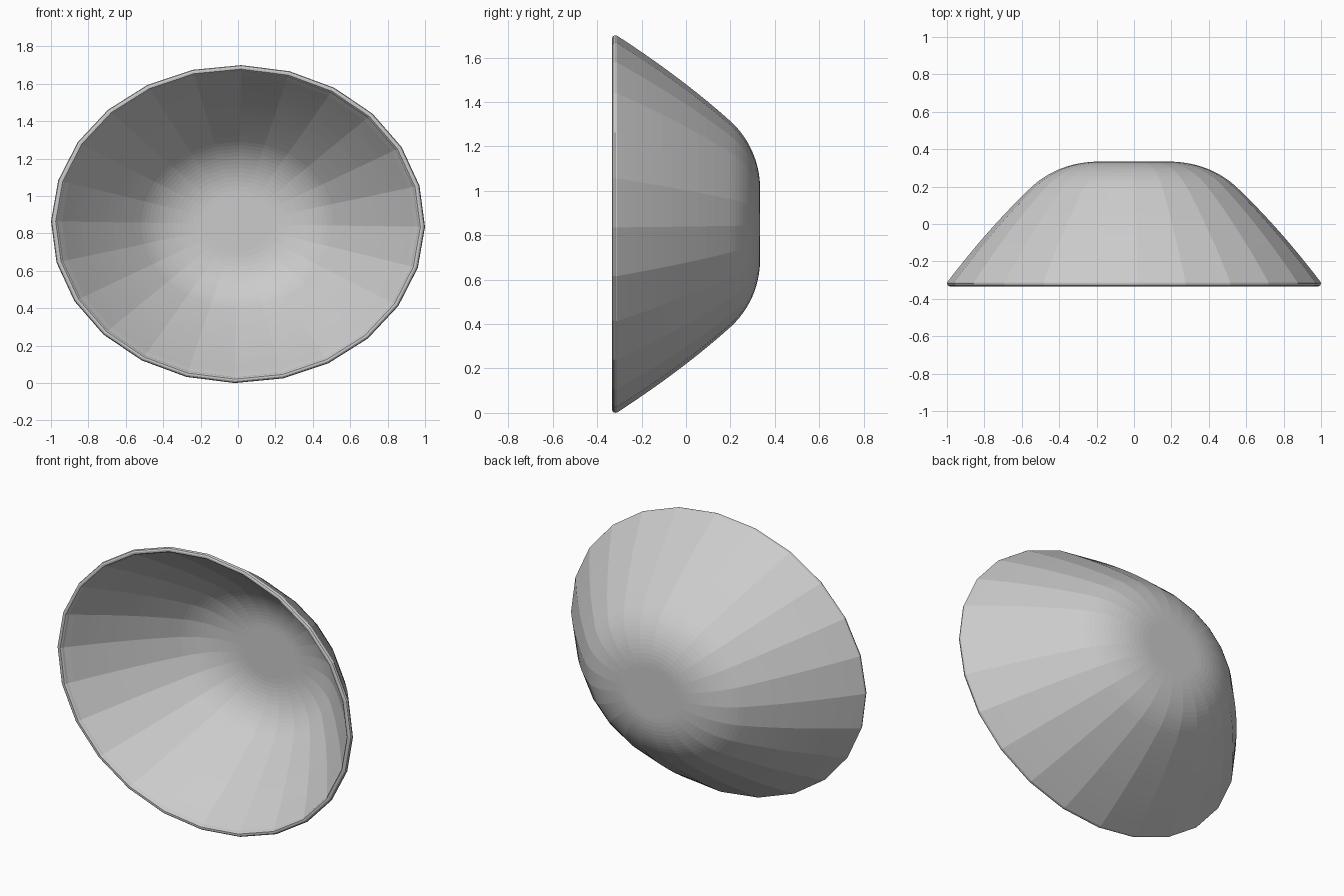
import bpy, bmesh, math
from mathutils import Vector, geometry

if "Cube" in bpy.data.objects:
    bpy.data.objects.remove(bpy.data.objects["Cube"])

SIDES, THICK, SQUASH = 24, 0.032, 0.85
TURN = math.radians(-1)


def bezier(a, b, c, d, n):
    pts = geometry.interpolate_bezier(Vector((*a, 0)), Vector((*b, 0)),
                                      Vector((*c, 0)), Vector((*d, 0)), n)
    return [Vector((p.x, p.y)) for p in pts]


# outer profile (radius, depth): long flared wall, then a rounded foot
outer = bezier((0.998, -0.31), (0.86, -0.13), (0.71, 0.045), (0.54, 0.205), 14)
outer += bezier((0.54, 0.205), (0.445, 0.29), (0.32, 0.334), (0.18, 0.334), 14)[1:]

# inner profile: the outer one moved in by the wall thickness
inner = []
for i, p in enumerate(outer):
    t = outer[min(i + 1, len(outer) - 1)] - outer[max(i - 1, 0)]
    n = Vector((-t.y, t.x)).normalized()
    if n.y > 0:
        n = -n
    inner.append(p + n * THICK)
inner[0] = Vector((0.963, -0.314))

# rounded rim joining both walls
rim = [Vector(p) for p in ((0.967, -0.325), (0.975, -0.333), (0.987, -0.333),
                           (0.996, -0.328), (1.0, -0.319))]
profile = inner[::-1] + rim + outer

# spin the profile into an oval bowl facing the front
bm = bmesh.new()
rings = []
for r, y in profile:
    ring = []
    for k in range(SIDES):
        a = TURN + math.tau * k / SIDES
        ring.append(bm.verts.new((r * math.cos(a), y, 0.85 + SQUASH * r * math.sin(a))))
    rings.append(ring)
for r0, r1 in zip(rings, rings[1:]):
    for k in range(SIDES):
        j = (k + 1) % SIDES
        bm.faces.new((r0[k], r0[j], r1[j], r1[k]))

# flat floor and flat foot
bm.faces.new(rings[0])
bm.faces.new(rings[-1])
bmesh.ops.recalc_face_normals(bm, faces=bm.faces)

mesh = bpy.data.meshes.new("bowl")
bm.to_mesh(mesh)
bm.free()
bowl = bpy.data.objects.new("bowl", mesh)
bpy.context.collection.objects.link(bowl)
